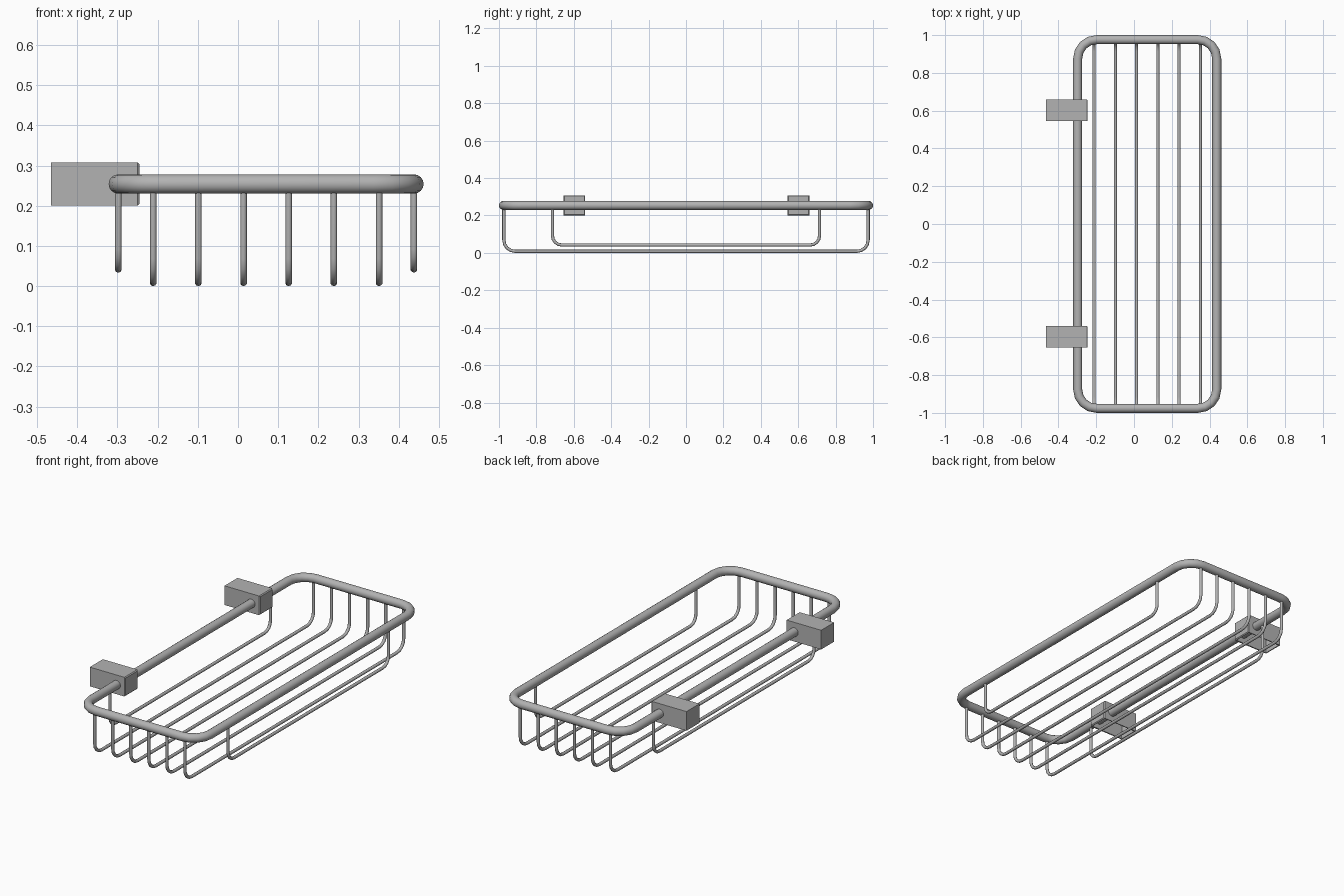
import bpy, bmesh, math
from mathutils import Vector

if "Cube" in bpy.data.objects:
    bpy.data.objects.remove(bpy.data.objects["Cube"], do_unlink=True)

steel = bpy.data.materials.new("brushed grey steel")
steel.use_nodes = True
GREY = (0.45, 0.45, 0.45, 1)
steel.diffuse_color = GREY
steel.node_tree.nodes["Principled BSDF"].inputs["Base Color"].default_value = GREY


def rounded(corners, radius, closed, steps=4):
    """Replace the right-angle corners of a path with arcs."""
    pts = []
    n = len(corners)
    for i, c in enumerate(corners):
        p = Vector(c)
        if not closed and i in (0, n - 1):
            pts.append(p)
            continue
        a = (Vector(corners[i - 1]) - p).normalized() * radius
        b = (Vector(corners[(i + 1) % n]) - p).normalized() * radius
        for k in range(steps + 1):
            t = k / steps * math.pi / 2
            pts.append(p + a * (1 - math.sin(t)) + b * (1 - math.cos(t)))
    return pts


def tube(name, pts, radius, closed, sides):
    """Sweep a round section along a path and turn it into a mesh."""
    bm = bmesh.new()
    n = len(pts)
    flat = max(p.z for p in pts) - min(p.z for p in pts) < 1e-5
    normal = Vector((0, 0, 1)) if flat else Vector((1, 0, 0))
    rings = []
    for i, p in enumerate(pts):
        prev = pts[i - 1] if closed or i > 0 else p
        nxt = pts[(i + 1) % n] if closed or i < n - 1 else p
        side = (nxt - prev).normalized().cross(normal)
        ring = []
        for k in range(sides):
            t = math.tau * k / sides
            ring.append(bm.verts.new(p + radius * (side * math.cos(t) + normal * math.sin(t))))
        rings.append(ring)
    for i in range(n if closed else n - 1):
        r, s = rings[i], rings[(i + 1) % n]
        for k in range(sides):
            m = (k + 1) % sides
            bm.faces.new((r[k], r[m], s[m], s[k]))
    if not closed:
        bm.faces.new(rings[0])
        bm.faces.new(rings[-1])
    return finish(name, bm, True)


def finish(name, bm, smooth):
    bmesh.ops.recalc_face_normals(bm, faces=bm.faces)
    mesh = bpy.data.meshes.new(name)
    bm.to_mesh(mesh)
    bm.free()
    mesh.materials.append(steel)
    obj = bpy.data.objects.new(name, mesh)
    bpy.context.collection.objects.link(obj)
    if smooth:
        bpy.ops.object.select_all(action="DESELECT")
        obj.select_set(True)
        bpy.context.view_layer.objects.active = obj
        bpy.ops.object.shade_smooth_by_angle(angle=math.radians(40))
    return obj


# Top rim
LEFT, RIGHT, END, RIM_Z = 0.438, -0.298, 0.976, 0.254
rim = [(RIGHT, -END, RIM_Z), (LEFT, -END, RIM_Z), (LEFT, END, RIM_Z), (RIGHT, END, RIM_Z)]
tube("top_rim", rounded(rim, 0.1, True), 0.024, True, 16)


# Hanging wires
def wire(name, x, half, low, bend):
    path = [(x, -half, RIM_Z), (x, -half, low), (x, half, low), (x, half, RIM_Z)]
    tube(name, rounded(path, bend, False), 0.0085, False, 10)


for i in range(6):
    wire(f"basket_wire_{i + 1}", -0.211 + i * 0.1124, END - 0.002, 0.0085, 0.06)
wire("right_side_wire", RIGHT, 0.714, 0.042, 0.05)
wire("left_side_wire", LEFT, 0.714, 0.042, 0.05)

# Wall brackets: thin-walled boxes, open underneath, gripping the rim
for name, y in (("front_bracket", -0.597), ("back_bracket", 0.602)):
    bm = bmesh.new()
    bmesh.ops.create_cube(bm, size=1)
    bmesh.ops.scale(bm, vec=(0.22, 0.116, 0.108), verts=bm.verts)
    bmesh.ops.translate(bm, vec=(-0.355, y, 0.254), verts=bm.verts)
    inner = [e for e in bm.edges if all(v.co.x > -0.3 for v in e.verts)]
    bmesh.ops.bevel(bm, geom=inner, offset=0.005, segments=1, affect="EDGES")
    bm.normal_update()
    base = [f for f in bm.faces if f.normal.z < -0.9]
    bmesh.ops.delete(bm, geom=base, context="FACES")
    bracket = finish(name, bm, False)
    wall = bracket.modifiers.new("wall", "SOLIDIFY")
    wall.thickness = 0.008
    wall.offset = -1
